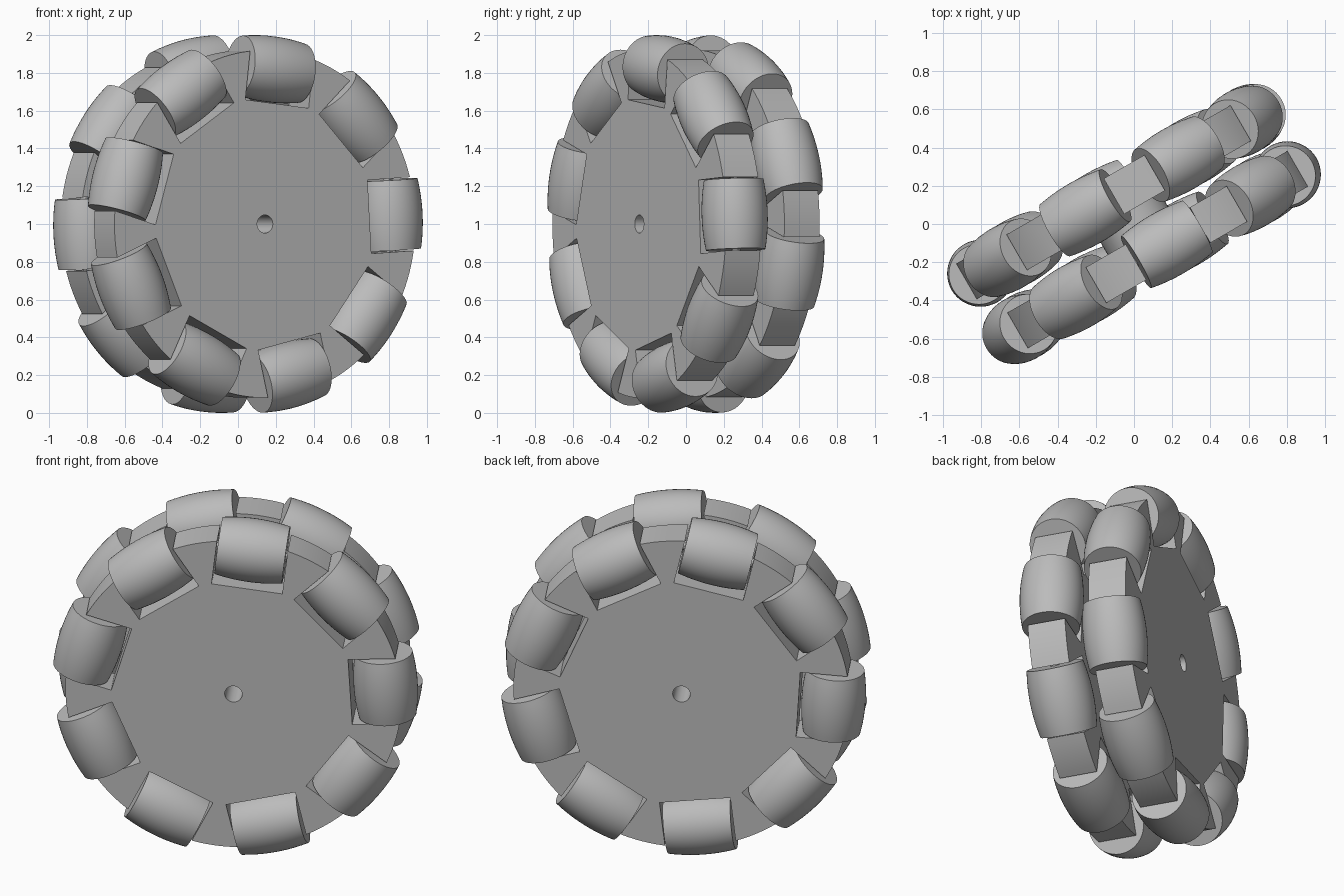
import bpy, bmesh
from math import radians, sin, cos, asin, sqrt, tau
from mathutils import Matrix, Vector

cube = bpy.data.objects.get("Cube")
if cube:
    bpy.data.objects.remove(cube, do_unlink=True)

COUNT = 9                 # rollers per row
STEP = tau / COUNT
RIM, FLOOR, BORE = 0.92, 0.64, 0.048
SLOT = 0.195              # half width of a roller slot
THICK, OFFSET = 0.215, 0.178
ROLL_DIST, ROLL_R, ROLL_HALF = 0.825, 0.175, 0.186

grey = bpy.data.materials.new("plain_grey")
grey.use_nodes = True
colour = (0.5, 0.5, 0.5, 1)
grey.diffuse_color = colour
grey.node_tree.nodes["Principled BSDF"].inputs["Base Color"].default_value = colour

# Whole wheel is turned about the vertical and lifted to stand on the floor
PLACE = Matrix.Translation((0, 0, 1)) @ Matrix.Rotation(radians(30), 4, "Z")


def finish(bm, name):
    bmesh.ops.recalc_face_normals(bm, faces=bm.faces)
    mesh = bpy.data.meshes.new(name)
    bm.to_mesh(mesh)
    bm.free()
    mesh.materials.append(grey)
    return mesh


def add(name, mesh, matrix):
    ob = bpy.data.objects.new(name, mesh)
    bpy.context.collection.objects.link(ob)
    ob.matrix_world = PLACE @ matrix
    return ob


def polar(r, a):
    return Vector((r * cos(a), 0, r * sin(a)))


def circle(r, n):
    return [polar(r, tau * i / n) for i in range(n)]


def plate_mesh(name, loops, thick):
    """Fill the outline minus its hole and extrude it along y."""
    bm = bmesh.new()
    for loop in loops:
        vs = [bm.verts.new(p - Vector((0, thick / 2, 0))) for p in loop]
        for i, v in enumerate(vs):
            bm.edges.new((vs[i - 1], v))
    bmesh.ops.triangle_fill(bm, edges=bm.edges[:], use_beauty=True)
    res = bmesh.ops.extrude_face_region(bm, geom=bm.faces[:], use_keep_orig=True)
    top = [g for g in res["geom"] if isinstance(g, bmesh.types.BMVert)]
    bmesh.ops.translate(bm, verts=top, vec=(0, thick, 0))
    return finish(bm, name)


def lathe_mesh(name, profile, n):
    """Spin (radius, z) points about z."""
    bm = bmesh.new()
    vs = [bm.verts.new((r, 0, z)) for r, z in profile]
    es = [bm.edges.new(pair) for pair in zip(vs, vs[1:])]
    bmesh.ops.spin(bm, geom=vs + es, cent=(0, 0, 0), axis=(0, 0, 1),
                   angle=tau, steps=n, use_merge=False)
    bmesh.ops.remove_doubles(bm, verts=bm.verts, dist=0.0001)
    return finish(bm, name)


# Slotted disc outline: a slot, then an arc of rim, nine times
outline = []
edge = asin(SLOT / RIM)
for k in range(COUNT):
    a = k * STEP
    out, side = polar(1, a), polar(1, a + tau / 4)
    outline += [out * FLOOR - side * SLOT, out * FLOOR + side * SLOT]
    outline += [polar(RIM, a + edge + (STEP - 2 * edge) * i / 6) for i in range(7)]
disc = plate_mesh("disc", [outline, circle(BORE, 32)], THICK)

# Spacer joining the two discs
hub = plate_mesh("hub", [circle(0.2, 48), circle(BORE, 32)], 2 * OFFSET - THICK)

# Barrel roller whose bulge follows the wheel's outer circle
barrel = [(0, -ROLL_HALF)]
for i in range(13):
    z = ROLL_HALF * (i / 6 - 1)
    barrel.append((sqrt(1 - z * z) - 1 + ROLL_R, z))
barrel.append((0, ROLL_HALF))
roller = lathe_mesh("roller", barrel, 48)
axle = lathe_mesh("axle", [(0, -0.2), (0.025, -0.2), (0.025, 0.2), (0, 0.2)], 16)

parts = [add("hub", hub, Matrix())]
for row, y, start in (("front", -OFFSET, radians(3.4)),
                      ("back", OFFSET, radians(23.4))):
    base = Matrix.Translation((0, y, 0))
    parts.append(add(row + "_disc", disc, base @ Matrix.Rotation(-start, 4, "Y")))
    for k in range(COUNT):
        spot = (base @ Matrix.Rotation(-start - k * STEP, 4, "Y")
                @ Matrix.Translation((ROLL_DIST, 0, 0)))
        parts.append(add(f"{row}_roller_{k + 1}", roller, spot))
        parts.append(add(f"{row}_axle_{k + 1}", axle, spot))

# Smooth the curved walls and keep the corners sharp
bpy.ops.object.select_all(action="DESELECT")
for ob in parts:
    ob.select_set(True)
bpy.context.view_layer.objects.active = parts[0]
bpy.ops.object.shade_smooth_by_angle(angle=radians(30))
